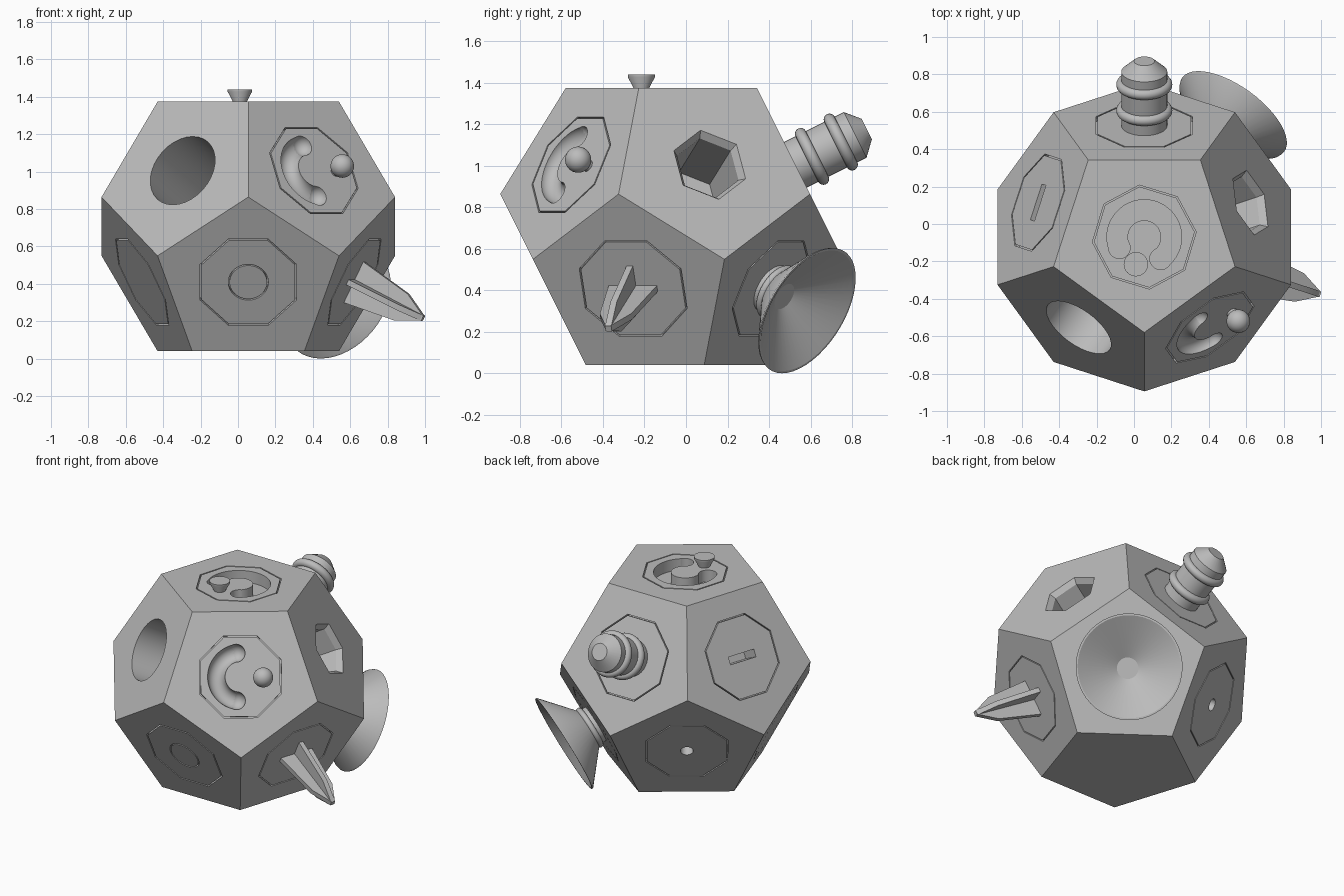
import bpy, bmesh
from math import sin, cos, pi, radians, atan
from mathutils import Matrix, Vector

if "Cube" in bpy.data.objects:
    bpy.data.objects.remove(bpy.data.objects["Cube"], do_unlink=True)

grey = bpy.data.materials.new("plain grey")
grey.use_nodes = True
grey.diffuse_color = (0.5, 0.5, 0.5, 1)
grey.node_tree.nodes["Principled BSDF"].inputs["Base Color"].default_value = (0.5, 0.5, 0.5, 1)

CENTRE = Vector((0.055, -0.07, 0.707))
INRADIUS = 0.667
TILT = atan(0.5)


def face_frame(azimuth, tilt):
    """Matrix on the middle of a body face: x sideways, y up the face, z outward."""
    a = radians(azimuth)
    n = Vector((cos(a) * cos(tilt), sin(a) * cos(tilt), sin(tilt)))
    u = Vector((-sin(a), cos(a), 0))
    m = Matrix((u, n.cross(u), n)).transposed().to_4x4()
    m.translation = CENTRE + n * INRADIUS
    return m


def make(name, bm, frame):
    bmesh.ops.recalc_face_normals(bm, faces=bm.faces)
    mesh = bpy.data.meshes.new(name)
    bm.to_mesh(mesh)
    bm.free()
    mesh.materials.append(grey)
    mesh.transform(frame)
    ob = bpy.data.objects.new(name, mesh)
    bpy.context.collection.objects.link(ob)
    return ob


def lathe(name, frame, profile, sides=32, at=(0, 0), turn=0, sweep=360, closed=False):
    """Spin (radius, height) points round the face normal; closed profiles make rings."""
    bm = bmesh.new()
    full = sweep == 360
    rings = []
    for i in range(sides if full else sides + 1):
        a = radians(turn + sweep * i / sides)
        rings.append([bm.verts.new((at[0] + r * cos(a), at[1] + r * sin(a), h)) for r, h in profile])
    for i in range(sides):
        a, b = rings[i], rings[(i + 1) % len(rings)]
        for j in range(len(profile) if closed else len(profile) - 1):
            k = (j + 1) % len(profile)
            bm.faces.new((a[j], b[j], b[k], a[k]))
    if not full:
        bm.faces.new(rings[0])
        bm.faces.new(rings[-1])
    bmesh.ops.remove_doubles(bm, verts=bm.verts, dist=0.0001)
    return make(name, bm, frame)


def circle(r, radius, height, steps=16):
    return [(radius + r * cos(2 * pi * i / steps), height + r * sin(2 * pi * i / steps)) for i in range(steps)]


def ball(name, frame, r, at, height):
    arc = [(r * sin(pi * i / 16), height - r * cos(pi * i / 16)) for i in range(17)]
    return lathe(name, frame, arc, 32, at)


def rod(r, low, high):
    return [(0, low), (r, low), (r, high), (0, high)]


def plate(name, frame, outline, thick, turn=0):
    """Upright plate standing on the face, drawn as (sideways, outward) points."""
    bm = bmesh.new()
    f = bm.faces.new([bm.verts.new((x, -thick / 2, h)) for x, h in outline])
    side = bmesh.ops.extrude_face_region(bm, geom=[f])["geom"]
    bmesh.ops.translate(bm, vec=(0, thick, 0), verts=[g for g in side if isinstance(g, bmesh.types.BMVert)])
    return make(name, bm, frame @ Matrix.Rotation(radians(turn), 4, "Z"))


def box(w, low, high):
    return [(-w, low), (w, low), (w, high), (-w, high)]


def cut(target, cutter):
    mod = target.modifiers.new("cut", "BOOLEAN")
    mod.operation, mod.solver, mod.object = "DIFFERENCE", "EXACT", cutter
    bpy.context.view_layer.objects.active = target
    bpy.ops.object.modifier_apply(modifier=mod.name)
    bpy.data.objects.remove(cutter, do_unlink=True)


upper = {a: face_frame(a, TILT) for a in (-54, 18, 90, 162, 234)}
lower = {a: face_frame(a, -TILT) for a in (-90, -18, 54, 126, 198)}
top = face_frame(-90, pi / 2)

# Twelve-sided body
bm = bmesh.new()
for i in range(5):
    a = radians(72 * i - 90)
    for r, z in ((0.51, INRADIUS), (0.825, 0.157)):
        for s in (1, -1):
            bm.verts.new((s * r * cos(a), s * r * sin(a), s * z))
bmesh.ops.convex_hull(bm, input=bm.verts)
bmesh.ops.dissolve_limit(bm, angle_limit=0.05, verts=bm.verts, edges=bm.edges)
body = make("body", bm, Matrix.Translation(CENTRE))

# Thin eight-sided seams round the face plugs
seam = [(0.271, -0.03), (0.279, -0.03), (0.279, 0.03), (0.271, 0.03)]
plugs = [(top, 5.6)] + [(upper[a], 22.5) for a in (-54, 90, 162)] + [(f, 22.5) for f in lower.values()]
for frame, turn in plugs:
    cut(body, lathe("seam_cutter", frame, seam, 8, turn=turn, closed=True))

# Round seam on the front plug
ring = [(0.1, -0.02), (0.107, -0.02), (0.107, 0.02), (0.1, 0.02)]
cut(body, lathe("ring_cutter", lower[-90], ring, 48, closed=True))

# Deep round hole, chamfered six-sided hole, small round hole and narrow slot
cut(body, lathe("round_cutter", upper[234], rod(0.204, -0.45, 0.1), 32))
hexagon = [(0, -0.4), (0.16, -0.4), (0.16, -0.035), (0.187, 0), (0.187, 0.05), (0, 0.05)]
cut(body, lathe("hex_cutter", upper[18], hexagon, 6, turn=36))
cut(body, lathe("pin_cutter", lower[126], rod(0.04, -0.15, 0.05), 24))
cut(body, plate("slot_cutter", upper[162], box(0.1, -0.12, 0.05), 0.05))


def arc_ends(mid, half, r):
    return [(r * cos(radians(mid + s * half)), r * sin(radians(mid + s * half))) for s in (-1, 1)]


# Rounded C-shaped groove with a ball in its opening
cut(body, lathe("groove_cutter", upper[-54], circle(0.055, 0.152, 0), 32, turn=100, sweep=160, closed=True))
for p in arc_ends(180, 80, 0.152):
    cut(body, ball("groove_end_cutter", upper[-54], 0.057, p, 0.001))
ball("ball", upper[-54], 0.063, (0.142, -0.006), 0.067)
lathe("ball_stem", upper[-54], rod(0.03, -0.02, 0.05), 24, (0.142, -0.006))

# Flat-bottomed C-shaped pocket with a flared knob in its opening
pocket = [(0.09, -0.08), (0.2, -0.08), (0.2, 0.03), (0.09, 0.03)]
cut(body, lathe("pocket_cutter", top, pocket, 40, turn=-53, sweep=256, closed=True))
for p in arc_ends(75, 128, 0.145):
    cut(body, lathe("pocket_end_cutter", top, rod(0.058, -0.081, 0.04), 32, p))
knob = [(0, -0.02), (0.037, -0.02), (0.037, 0), (0.065, 0.053), (0.065, 0.066), (0, 0.066)]
lathe("knob", top, knob, 32, (-0.045, -0.145))

# Ribbed peg with a blunt tip
peg = [(0, -0.02), (0.123, -0.02), (0.123, 0.322), (0.055, 0.385), (0, 0.385)]
lathe("ribbed_peg", upper[90], peg, 32)
for i, h in enumerate((0.09, 0.245)):
    lathe(f"peg_rib_{i + 1}", upper[90], circle(0.028, 0.122, h), 48, closed=True)

# Cross-shaped tapered blade
blade = [(-0.125, -0.02), (0.125, -0.02), (0.08, 0.3), (0.012, 0.432), (-0.012, 0.432), (-0.08, 0.3)]
for name, turn in (("blade_across", 0), ("blade_upright", 90)):
    plate(name, lower[-18], blade, 0.032, turn)

# Split cylinder with a small bore
cylinder = [(0, -0.02), (0.15, -0.02), (0.15, 0.455), (0.13, 0.482), (0, 0.482)]
post = lathe("split_post", lower[198], cylinder, 40)
for turn in (0, 90):
    cut(post, plate("split_cutter", lower[198], box(0.2, 0.2, 0.6), 0.032, turn))
cut(post, lathe("bore_cutter", lower[198], rod(0.035, 0.19, 0.6), 24))

# Wide funnel on a short collar
funnel = [(0, -0.02), (0.125, -0.02), (0.125, 0.05), (0.333, 0.228),
          (0.337, 0.238), (0.325, 0.238), (0.068, 0.085), (0, 0.085)]
lathe("funnel", lower[54], funnel, 48)
lathe("funnel_collar", lower[54], circle(0.02, 0.125, 0.045), 48, closed=True)

# Smooth round parts, keep hard edges
for ob in bpy.context.scene.objects:
    ob.select_set(ob.type == "MESH")
bpy.context.view_layer.objects.active = body
bpy.ops.object.shade_smooth_by_angle(angle=radians(28))
